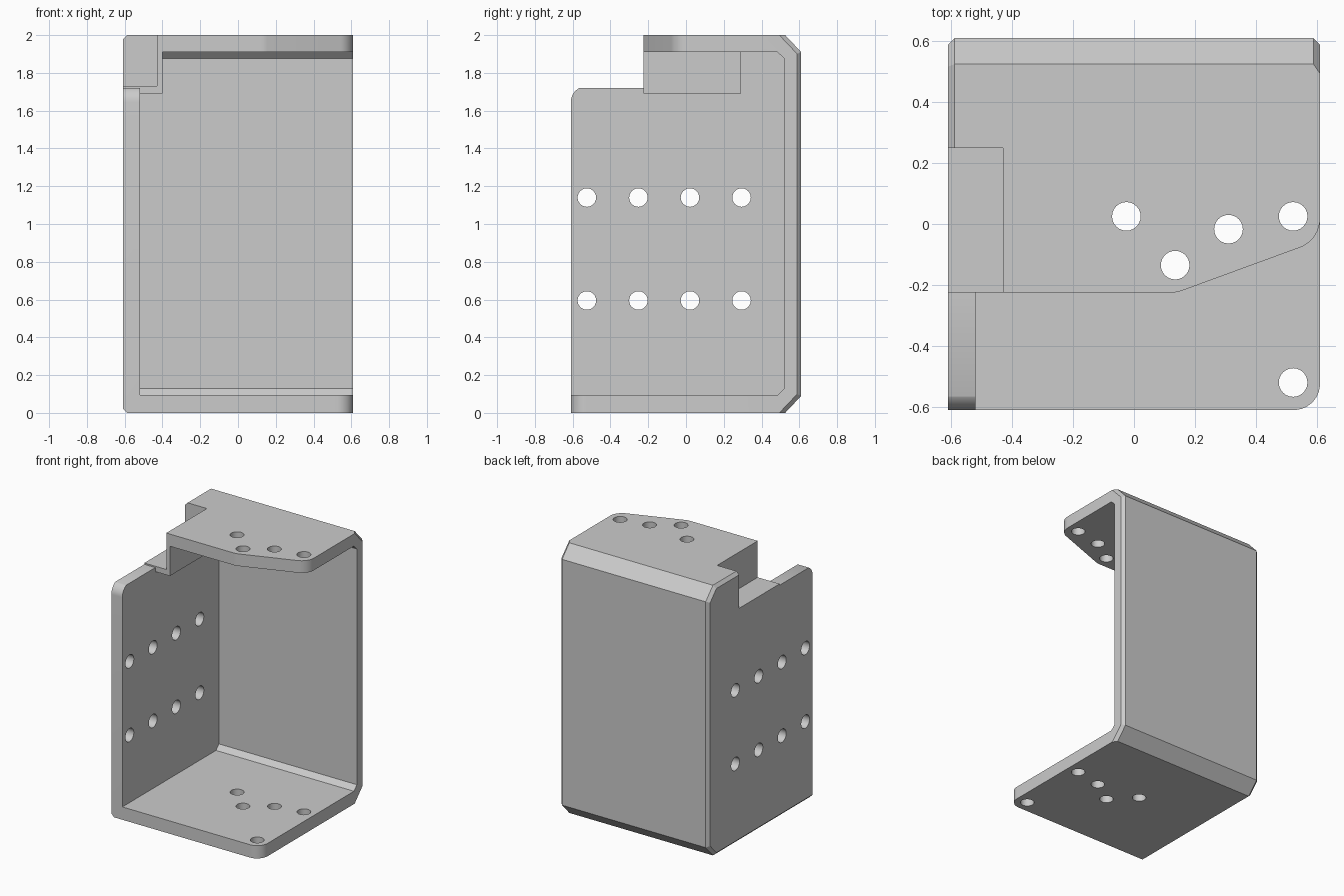
import bpy, bmesh, math
from mathutils import Vector

cube = bpy.data.objects.get("Cube")
if cube:
    bpy.data.objects.remove(cube, do_unlink=True)

grey = bpy.data.materials.new("plain grey")
grey.use_nodes = True
COLOUR = (0.6, 0.6, 0.6, 1)
grey.diffuse_color = COLOUR
grey.node_tree.nodes["Principled BSDF"].inputs["Base Color"].default_value = COLOUR


def loft(name, rings):
    """Solid through matching closed rings, capped at both ends."""
    bm = bmesh.new()
    loops = [[bm.verts.new(p) for p in ring] for ring in rings]
    n = len(loops[0])
    for a, b in zip(loops, loops[1:]):
        for i in range(n):
            j = (i + 1) % n
            bm.faces.new((a[i], a[j], b[j], b[i]))
    bm.faces.new(loops[0][::-1])
    bm.faces.new(loops[-1])
    bmesh.ops.recalc_face_normals(bm, faces=bm.faces)
    mesh = bpy.data.meshes.new(name)
    bm.to_mesh(mesh)
    bm.free()
    mesh.materials.append(grey)
    obj = bpy.data.objects.new(name, mesh)
    bpy.context.scene.collection.objects.link(obj)
    return obj


def along_x(name, profile, x0, x1):
    return loft(name, [[(x, y, z) for y, z in profile] for x in (x0, x1)])


def along_z(name, profile, z0, z1):
    return loft(name, [[(x, y, z) for x, y in profile] for z in (z0, z1)])


def box(name, x0, x1, y0, y1, z0, z1):
    return along_z(name, [(x0, y0), (x1, y0), (x1, y1), (x0, y1)], z0, z1)


def circle(u, v, r, n=24):
    return [(u + r * math.cos(math.tau * i / n), v + r * math.sin(math.tau * i / n))
            for i in range(n)]


def fillet(prev, corner, nxt, r, n=8):
    """Arc of radius r that rounds a corner."""
    p, c, q = Vector(prev), Vector(corner), Vector(nxt)
    d1, d2 = (p - c).normalized(), (q - c).normalized()
    half = d1.angle(d2) / 2
    centre = c + (d1 + d2).normalized() * r / math.sin(half)
    a = c + d1 * r / math.tan(half) - centre
    b = c + d2 * r / math.tan(half) - centre
    return [tuple(centre + a.lerp(b, i / n).normalized() * r) for i in range(n + 1)]


def combine(target, tool, operation):
    tool.hide_render = True
    mod = target.modifiers.new(operation.title(), 'BOOLEAN')
    mod.operation, mod.object, mod.solver = operation, tool, 'EXACT'
    bpy.context.view_layer.objects.active = target
    bpy.ops.object.modifier_apply(modifier=mod.name)
    bpy.data.objects.remove(tool, do_unlink=True)


# Outer block: back edges chamfered, side outlines slightly bevelled
W, E = 0.61, 0.022


def outline(x, floor, slope_y, back, slope_z):
    half = [(-W, floor), (slope_y, floor), (back, slope_z)]
    return [(x, y, z) for y, z in half + [(y, 2 - z) for y, z in half[::-1]]]


bracket = loft("bracket", [
    outline(-W, E, 0.516, W - E, 0.099),
    outline(-W + E, 0, 0.525, W, 0.09),
    outline(W - E, 0, 0.525, W, 0.09),
    outline(W, 0, 0.494, W - E, 0.099)])

# Hollow open to the front and one side
half = [(-1, 0.095), (0.485, 0.095), (0.52, 0.13)]
combine(bracket, along_x("hollow", half + [(y, 2.005 - z) for y, z in half[::-1]],
                         -0.52, 1), 'DIFFERENCE')

# Stepped pocket in the upper corner of the side wall
combine(bracket, box("pocket_lining", -0.56, -0.4, -0.225, 0.29, 1.69, 1.95), 'UNION')
combine(bracket, box("pocket", -1, -0.43, -1, 0.25, 1.73, 3), 'DIFFERENCE')

# Slanted front edge of the top plate
bend, tip = (0.14, -0.225), (W, -0.053)
edge = [(-1, -0.225)] + fillet((-1, -0.225), bend, tip, 0.1, 4)
edge += fillet(bend, tip, (W, 1), 0.1)
combine(bracket, along_z("top_trim", edge + [(1, edge[-1][1]), (1, -1), (-1, -1)],
                         1.72, 3), 'DIFFERENCE')

# Rounded corners of the side wall and the base plate
arc = fillet((-W, 0), (-W, 1.73), (1, 1.73), 0.085)
combine(bracket, along_x("wall_corner", arc + [(arc[-1][0], 1.9), (-1, 1.9), (-1, arc[0][1])],
                         -1, -0.5), 'DIFFERENCE')
arc = fillet((0, -W), (W, -W), (W, 1), 0.085)
combine(bracket, along_z("base_corner", arc + [(1, arc[-1][1]), (1, -1), (arc[0][0], -1)],
                         -1, 0.5), 'DIFFERENCE')

# Screw holes through the plates
for x, y in [(-0.025, 0.025), (0.135, -0.135), (0.31, -0.017), (0.522, 0.025)]:
    combine(bracket, along_z("plate_hole", circle(x, y, 0.047), -1, 3), 'DIFFERENCE')
combine(bracket, along_z("base_hole", circle(0.522, -0.52, 0.047), -1, 1), 'DIFFERENCE')
for z in (0.595, 1.14):
    for i in range(4):
        combine(bracket, along_x("wall_hole", circle(-0.525 + 0.273 * i, z, 0.049),
                                 -1, 0), 'DIFFERENCE')

# Smooth only the rounded parts
bpy.ops.object.select_all(action='DESELECT')
bracket.select_set(True)
bpy.context.view_layer.objects.active = bracket
bpy.ops.object.shade_smooth_by_angle(angle=math.radians(25))
